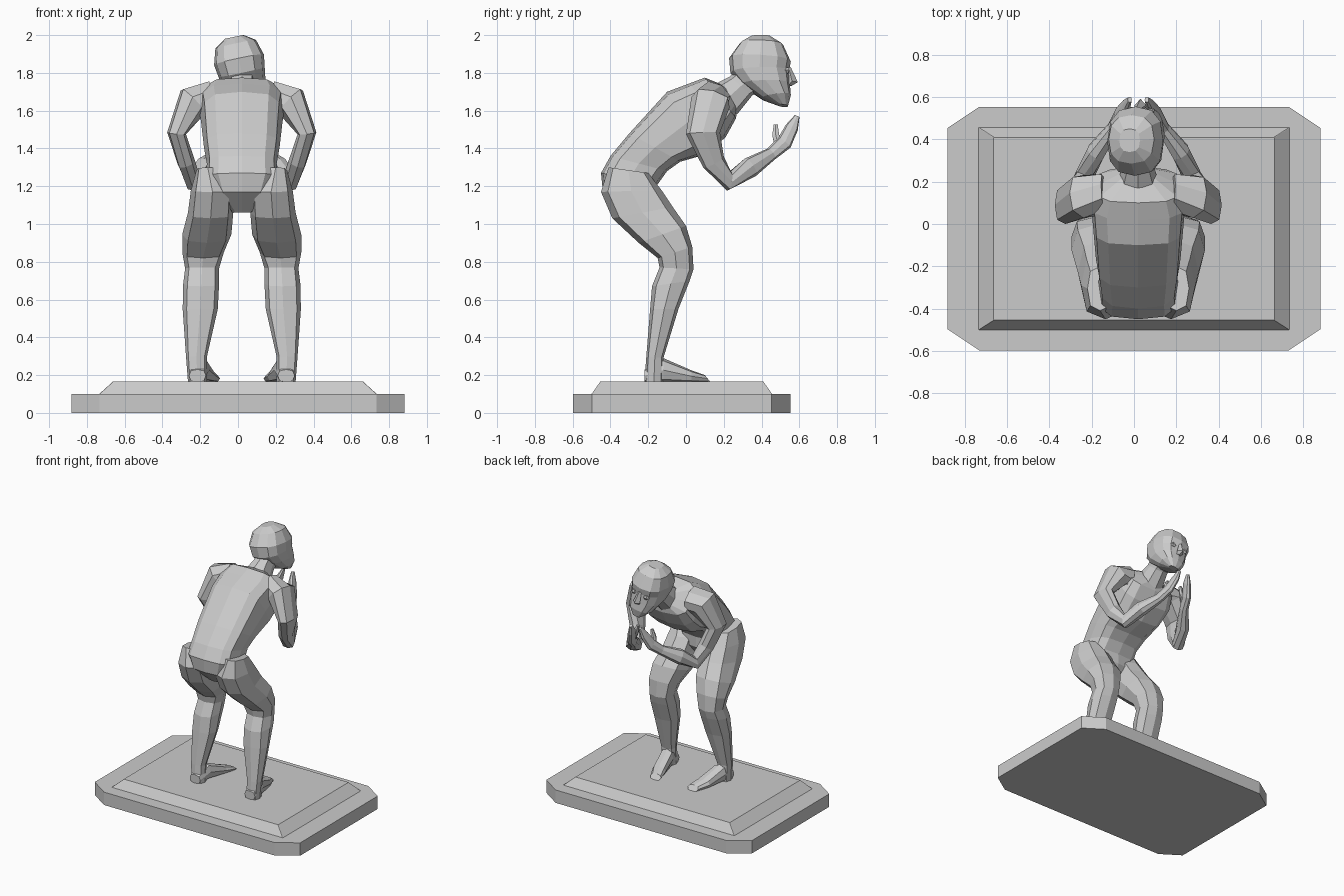
import bpy, bmesh
from math import cos, sin, pi, radians
from mathutils import Vector, Matrix

CX = 0.02  # figure's centre line


def skin(name, rings, xform=None):
    """Join equal-length vertex rings into a closed flat-shaded solid."""
    bm = bmesh.new()
    vs = [[bm.verts.new(p) for p in r] for r in rings]
    n = len(vs[0])
    for a, b in zip(vs, vs[1:]):
        for i in range(n):
            j = (i + 1) % n
            bm.faces.new((a[i], a[j], b[j], b[i]))
    bm.faces.new(vs[0])
    bm.faces.new(vs[-1])
    if xform:
        bm.transform(xform)
    bmesh.ops.recalc_face_normals(bm, faces=bm.faces)
    me = bpy.data.meshes.new(name)
    bm.to_mesh(me)
    bm.free()
    ob = bpy.data.objects.new(name, me)
    bpy.context.collection.objects.link(ob)
    return ob


def section(c, u, v, n=8, sq=0.75):
    """Rounded-square section spanned by half-axes u and v."""
    f = lambda t: (1 if t > 0 else -1) * abs(t) ** sq if abs(t) > 1e-6 else 0
    return [c + u * f(cos(2 * pi * i / n)) + v * f(sin(2 * pi * i / n)) for i in range(n)]


def body(name, rows, side=1, n=8, sq=0.75, xform=None):
    """Rows: centre x, half width, front y, front z, back y, back z."""
    rings = []
    for x, rx, fy, fz, by, bz in rows:
        f, b = Vector((CX + side * x, fy, fz)), Vector((CX + side * x, by, bz))
        rings.append(section((f + b) / 2, Vector((rx, 0, 0)), (f - b) / 2, n, sq))
    return skin(name, rings, xform)


def limb(name, path, side=1, n=8):
    """Path rows: x, y, z, sideways radius, front-back radius."""
    pts = [Vector((CX + side * p[0], p[1], p[2])) for p in path]
    rings = []
    for i, p in enumerate(path):
        t = (pts[min(i + 1, len(pts) - 1)] - pts[max(i - 1, 0)]).normalized()
        u = Vector((1, 0, 0))
        u = (u - t * u.dot(t)).normalized()
        rings.append(section(pts[i], u * p[3], t.cross(u) * p[4], n))
    return skin(name, rings)


def plate(name, levels, cut):
    """Rectangular plate with cut corners; levels: half x, half y, z."""
    rings = []
    for hx, hy, z in levels:
        ring = []
        for sx, sy in ((1, 1), (-1, 1), (-1, -1), (1, -1)):
            a = Vector((sx * (hx - cut[0]), sy * hy - 0.022, z))
            b = Vector((sx * hx, sy * (hy - cut[1]) - 0.022, z))
            ring += [b, a] if sx == sy else [a, b]
        rings.append(ring)
    return skin(name, rings)


# Plinth
plate("plinth_slab", [(.882, .575, 0), (.882, .575, .10)], (.15, .10))
plate("plinth_top", [(.735, .478, .10), (.663, .432, .165)], (.002, .002))

# Torso from the crotch to the neck base
body("torso", [
    (0, .05, -.20, 1.06, -.33, 1.06),
    (0, .15, -.15, 1.13, -.44, 1.17),
    (0, .19, -.15, 1.21, -.45, 1.27),
    (0, .185, -.10, 1.28, -.40, 1.36),
    (0, .20, -.03, 1.33, -.30, 1.48),
    (0, .215, .11, 1.37, -.10, 1.70),
    (0, .225, .21, 1.46, .02, 1.745),
    (0, .20, .265, 1.56, .10, 1.775),
    (0, .09, .27, 1.61, .20, 1.735)], n=12, sq=0.6)
body("neck", [
    (0, .09, .27, 1.58, .17, 1.75),
    (0, .07, .35, 1.68, .23, 1.78),
    (0, .07, .42, 1.72, .30, 1.84)])

# Head group, tilted sideways
pivot = Vector((CX, .4, 1.80))
tilt = (Matrix.Translation(pivot) @ Matrix.Rotation(radians(-12), 4, 'Y')
        @ Matrix.Translation(-pivot))
body("head", [
    (0, .035, .54, 1.62, .49, 1.625),
    (0, .085, .555, 1.68, .40, 1.66),
    (0, .115, .55, 1.74, .29, 1.735),
    (0, .125, .545, 1.81, .235, 1.80),
    (0, .135, .555, 1.86, .228, 1.88),
    (0, .11, .515, 1.95, .285, 1.96),
    (0, .05, .45, 1.995, .34, 1.995)], n=12, sq=0.8, xform=tilt)
body("nose", [
    (0, .012, .555, 1.83, .53, 1.83),
    (0, .028, .592, 1.75, .53, 1.75),
    (0, .018, .56, 1.73, .53, 1.73)], n=4, sq=1, xform=tilt)
for s in (-1, 1):
    body("eye", [
        (.052, .012, .54, 1.785, .50, 1.785),
        (.052, .024, .55, 1.80, .50, 1.80),
        (.052, .012, .545, 1.817, .50, 1.817)], side=s, n=6, xform=tilt)

# Arms, hands and legs on both sides
for s, tag in ((-1, "left"), (1, "right")):
    limb(tag + "_arm", [
        (.16, .14, 1.66, .09, .09),
        (.26, .13, 1.645, .09, .105),
        (.345, .09, 1.48, .05, .09),
        (.295, .145, 1.33, .047, .062),
        (.255, .225, 1.225, .045, .05),
        (.20, .34, 1.30, .045, .055),
        (.12, .45, 1.37, .03, .035),
        (.085, .52, 1.43, .025, .042),
        (.055, .56, 1.51, .02, .035),
        (.04, .588, 1.57, .01, .014)], s)
    limb(tag + "_thumb", [
        (.09, .49, 1.41, .018, .022),
        (.075, .475, 1.47, .018, .020),
        (.06, .475, 1.525, .010, .012)], s, 6)
    body(tag + "_leg", [
        (.18, .06, -.20, 1.27, -.41, 1.30),
        (.155, .115, -.13, 1.18, -.45, 1.17),
        (.165, .12, -.07, 1.09, -.39, 1.03),
        (.185, .13, .0, .99, -.25, .90),
        (.205, .11, .033, .88, -.15, .82),
        (.21, .09, .04, .76, -.14, .77),
        (.215, .095, .02, .70, -.18, .67),
        (.22, .093, -.04, .55, -.19, .55),
        (.24, .055, -.12, .29, -.21, .30),
        (.235, .05, -.12, .165, -.22, .165)], s)
    body(tag + "_foot", [
        (.235, .045, -.22, .23, -.22, .163),
        (.225, .052, -.12, .29, -.12, .163),
        (.19, .055, .03, .225, .03, .163),
        (.16, .045, .10, .20, .13, .163)], s)
